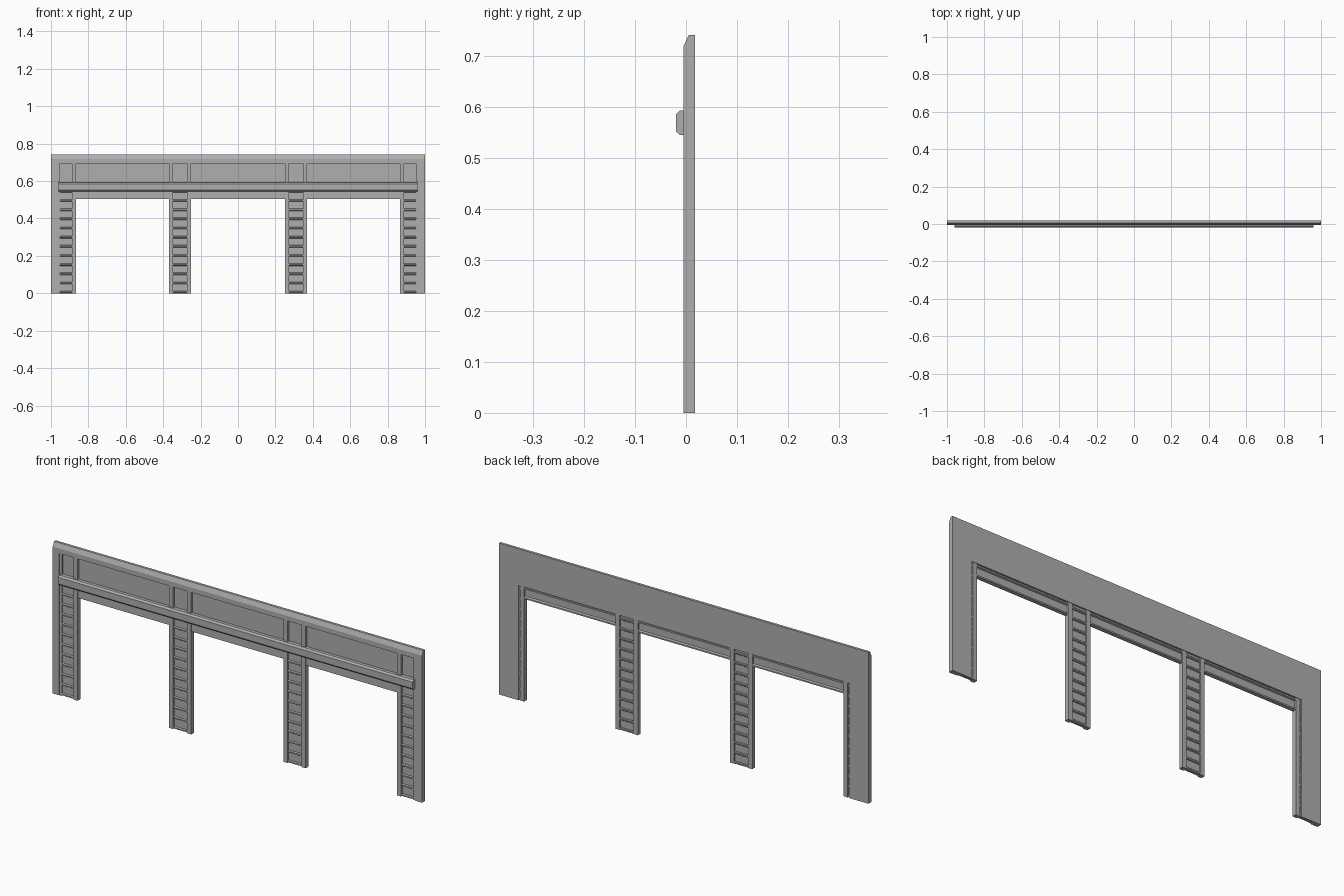
import bpy
import bmesh

if "Cube" in bpy.data.objects:
    bpy.data.objects.remove(bpy.data.objects["Cube"])

steel = bpy.data.materials.new("steel_grey")
steel.use_nodes = True
GREY = (0.43, 0.43, 0.43, 1)
steel.diffuse_color = GREY
steel.node_tree.nodes["Principled BSDF"].inputs["Base Color"].default_value = GREY

FRONT, BACK = -0.005, 0.018      # main depth of the frame
PANEL = 0.007                    # front of the recessed sheets
FLANGE = 0.022                   # width of a pillar flange
BAND_LOW, BAND_HIGH = 0.545, 0.593
RECESS_TOP = 0.695


def bar(name, x0, x1, profile):
    """Extrude a closed (y, z) profile along x."""
    bm = bmesh.new()
    ends = [[bm.verts.new((x, y, z)) for y, z in profile] for x in (x0, x1)]
    for end in ends:
        bm.faces.new(end)
    n = len(profile)
    for i in range(n):
        j = (i + 1) % n
        bm.faces.new((ends[0][i], ends[0][j], ends[1][j], ends[1][i]))
    bmesh.ops.recalc_face_normals(bm, faces=bm.faces)
    mesh = bpy.data.meshes.new(name)
    bm.to_mesh(mesh)
    bm.free()
    mesh.materials.append(steel)
    obj = bpy.data.objects.new(name, mesh)
    bpy.context.collection.objects.link(obj)
    return obj


def box(name, x0, x1, y0, y1, z0, z1):
    return bar(name, x0, x1, [(y0, z0), (y1, z0), (y1, z1), (y0, z1)])


def mirrored(name, side, x0, x1, *rest):
    a, b = sorted((side * x0, side * x1))
    return box(name, a, b, *rest)


def ladder(name, x0, x1, back):
    """Thin web with chamfered rungs on both faces."""
    box(name + "_web", x0, x1, 0.004, 0.010, 0, BAND_HIGH)
    for i in range(12):
        z = 0.006 + i * 0.049
        bar(name + "_rung", x0, x1, [
            (FRONT + 0.002, z - 0.003), (0.002, z - 0.006), (back - 0.003, z - 0.006),
            (back, z - 0.003), (back, z + 0.003), (back - 0.003, z + 0.006),
            (0.002, z + 0.006), (FRONT + 0.002, z + 0.003)])


# Header with sloped top edge and the recessed sheet below it
bar("header", -1, 1, [(FRONT, RECESS_TOP), (BACK, RECESS_TOP), (BACK, 0.741),
                      (0.005, 0.741), (FRONT, 0.719)])
box("upper_panel", -0.965, 0.965, PANEL, BACK, 0.562, RECESS_TOP)

# End jambs and end pillars
for side, label in ((1, "left"), (-1, "right")):
    mirrored(label + "_jamb", side, 0.965, 1, FRONT, BACK, 0, RECESS_TOP)
    mirrored(label + "_back_plate", side, 0.895, 0.965, 0.012, BACK, 0, RECESS_TOP)
    mirrored(label + "_end_flange", side, 0.865, 0.865 + FLANGE,
             FRONT, 0.016, 0, RECESS_TOP)
    mirrored(label + "_outer_strip", side, 0.953, 0.965, FRONT + 0.003, 0.012,
             0, RECESS_TOP)
    a, b = sorted((side * 0.887, side * 0.955))
    ladder(label + "_end_ladder", a, b, 0.014)

# Middle pillars, built as two flanges joined by a ladder
for side, label in ((1, "left"), (-1, "right")):
    for x0 in (0.25, 0.37 - FLANGE):
        mirrored(label + "_flange", side, x0, x0 + FLANGE,
                 FRONT, 0.016, 0, RECESS_TOP)
    a, b = sorted((side * (0.25 + FLANGE), side * (0.37 - FLANGE)))
    ladder(label + "_ladder", a, b, 0.016)

# Channel lintels over the three openings
for label, x0, x1 in (("right", -0.865, -0.37), ("middle", -0.25, 0.25),
                      ("left", 0.37, 0.865)):
    bar(label + "_lintel", x0, x1, [
        (FRONT + 0.002, 0.503), (0.016, 0.503), (0.016, 0.510), (0.008, 0.514),
        (0.008, 0.548), (0.016, 0.551), (0.016, 0.558), (FRONT + 0.002, 0.558)])

# Projecting chamfered band across the front
bar("front_band", -0.96, 0.96, [
    (0.004, BAND_LOW), (-0.012, BAND_LOW), (-0.020, BAND_LOW + 0.008),
    (-0.020, BAND_HIGH - 0.008), (-0.012, BAND_HIGH), (0.004, BAND_HIGH)])
